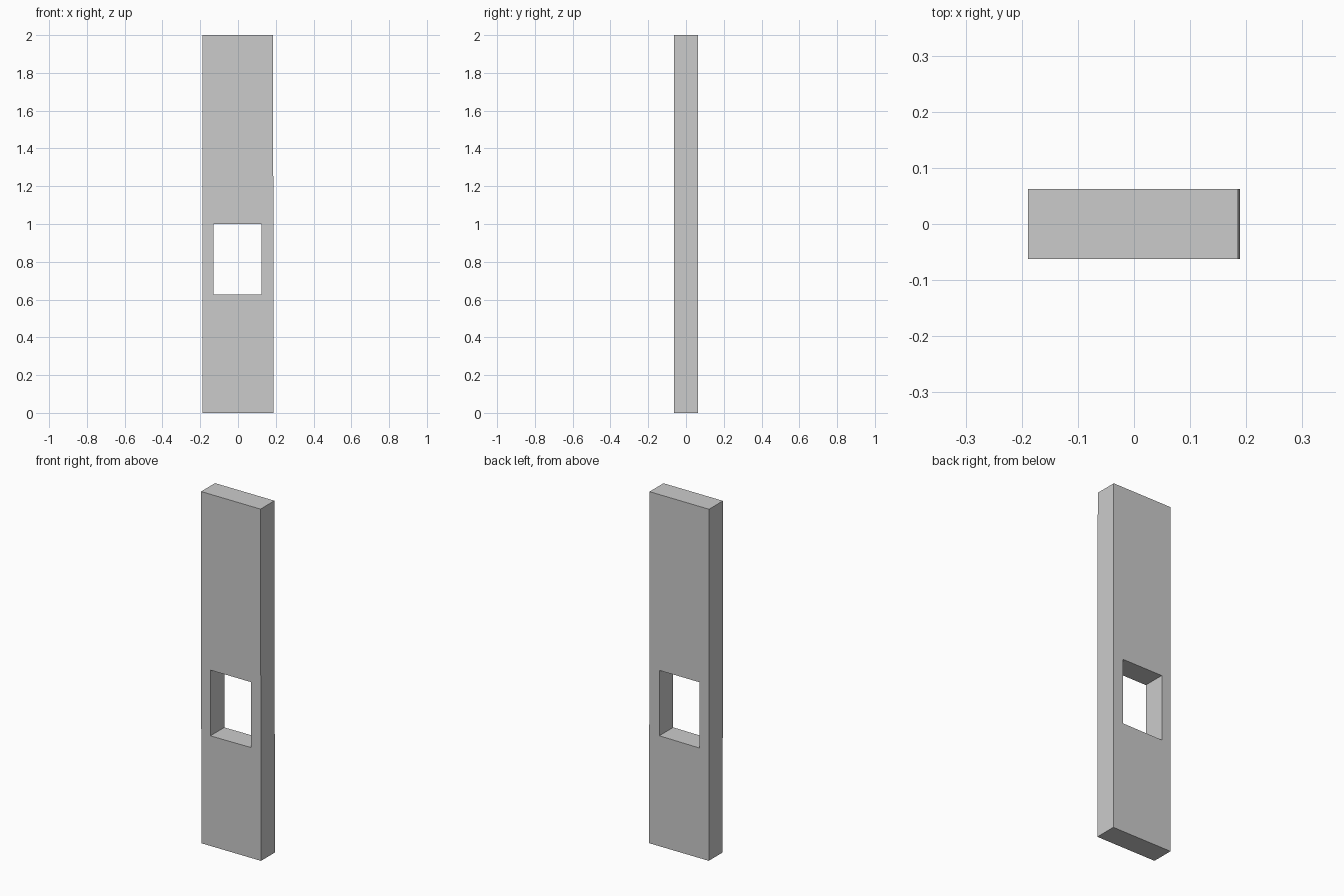
import bpy, bmesh
from mathutils import Vector

if "Cube" in bpy.data.objects:
    bpy.data.objects.remove(bpy.data.objects["Cube"])

HALF_DEPTH = 0.0625

# Front profiles (x, z): slightly leaning plate outline and its window
outer = [(-0.187, 0), (0.1885, 0), (0.1855, 2), (-0.1885, 2)]
window = [(-0.13, 0.626), (0.124, 0.628), (0.124, 1.0), (-0.13, 1.0)]

bm = bmesh.new()


def ring(points):
    return [bm.verts.new((x, -HALF_DEPTH, z)) for x, z in points]


# Front face as a frame around the window
a, b = ring(outer), ring(window)
front = [bm.faces.new((a[i], a[(i + 1) % 4], b[(i + 1) % 4], b[i])) for i in range(4)]

# Extrude the frame backwards to give the plate its thickness
result = bmesh.ops.extrude_face_region(bm, geom=front, use_keep_orig=True)
back = [v for v in result["geom"] if isinstance(v, bmesh.types.BMVert)]
bmesh.ops.translate(bm, verts=back, vec=Vector((0, 2 * HALF_DEPTH, 0)))
bmesh.ops.recalc_face_normals(bm, faces=bm.faces)

mesh = bpy.data.meshes.new("slotted_plate")
bm.to_mesh(mesh)
bm.free()
plate = bpy.data.objects.new("slotted_plate", mesh)
bpy.context.collection.objects.link(plate)
